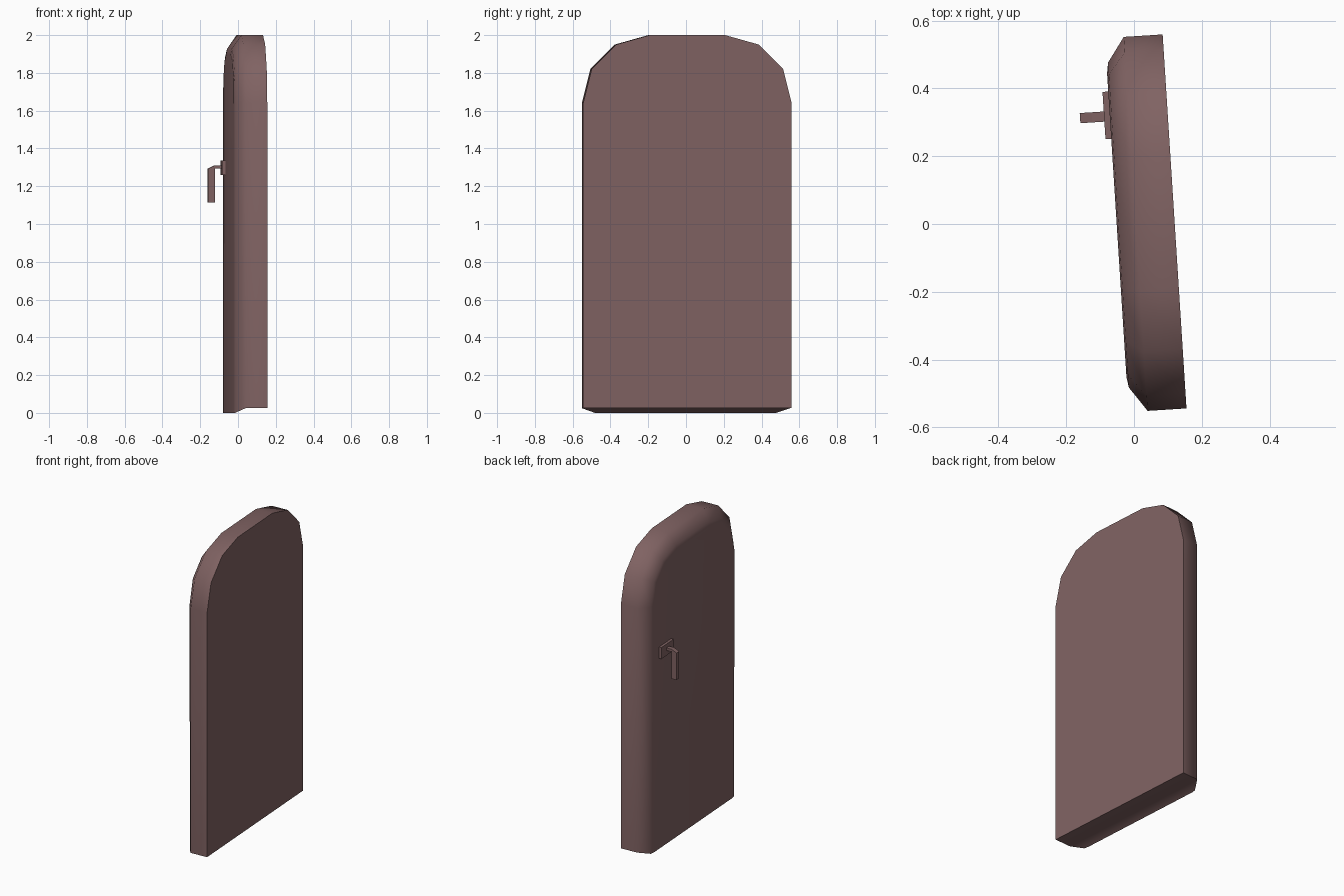
import bpy, math
from mathutils import Matrix

if "Cube" in bpy.data.objects:
    bpy.data.objects.remove(bpy.data.objects["Cube"])

wood = bpy.data.materials.new("dusty brown")
wood.diffuse_color = (0.215, 0.123, 0.123, 1)
wood.use_nodes = True
wood.node_tree.nodes["Principled BSDF"].inputs["Base Color"].default_value = wood.diffuse_color
TURN = Matrix.Rotation(math.radians(3.65), 4, 'Z')   # the door stands slightly turned


def loft(name, rings, smooth=None):
    """Closed solid through rings of equal point count."""
    n = len(rings[0])
    verts = [p for r in rings for p in r]
    faces = [tuple(range(n)), tuple(range(len(verts) - 1, len(verts) - n - 1, -1))]
    for k in range(len(rings) - 1):
        a, b = k * n, (k + 1) * n
        for i in range(n):
            j = (i + 1) % n
            faces.append((a + j, a + i, b + i, b + j))
    me = bpy.data.meshes.new(name)
    me.from_pydata(verts, [], faces)
    me.transform(TURN)
    me.materials.append(wood)
    ob = bpy.data.objects.new(name, me)
    bpy.context.collection.objects.link(ob)
    bpy.ops.object.select_all(action='DESELECT')
    ob.select_set(True)
    bpy.context.view_layer.objects.active = ob
    bpy.ops.object.mode_set(mode='EDIT')
    bpy.ops.mesh.select_all(action='SELECT')
    bpy.ops.mesh.normals_make_consistent(inside=False)
    bpy.ops.object.mode_set(mode='OBJECT')
    if smooth:
        bpy.ops.object.shade_smooth_by_angle(angle=math.radians(smooth))
    return ob


# Arched outline: (half width, height, outward angle), mirrored to the other side
ARCH = [(0.553, 1.64, 7), (0.508, 1.82, 29.5), (0.378, 1.95, 60), (0.2, 2.0, 82)]


def outline(x, inset, bottom):
    side = [(0.553 - inset, bottom)]
    for y, z, a in ARCH:
        a = math.radians(a)
        side.append((y - inset * math.cos(a), z - inset * math.sin(a)))
    return [(x, y, z) for y, z in side] + [(x, -y, z) for y, z in reversed(side)]


# Door slab: flat back, rounded rim towards the handle side
loft("door_panel", [outline(0.12, 0, 0.025), outline(0.005, 0, 0.025),
                    outline(-0.046, 0.073, 0), outline(-0.051, 0.105, 0)], 60)


def extrude_y(name, profile, y0, y1):
    return loft(name, [[(x, y, z) for x, z in profile] for y in (y0, y1)])


# Handle plate and hooked lever
extrude_y("handle_plate", [(-0.068, 1.26), (-0.045, 1.26), (-0.045, 1.335), (-0.068, 1.335)],
          0.255, 0.395)
extrude_y("handle_lever", [(-0.06, 1.31), (-0.104, 1.31), (-0.139, 1.293), (-0.139, 1.115),
                           (-0.102, 1.115), (-0.102, 1.293), (-0.06, 1.293)], 0.307, 0.337)
